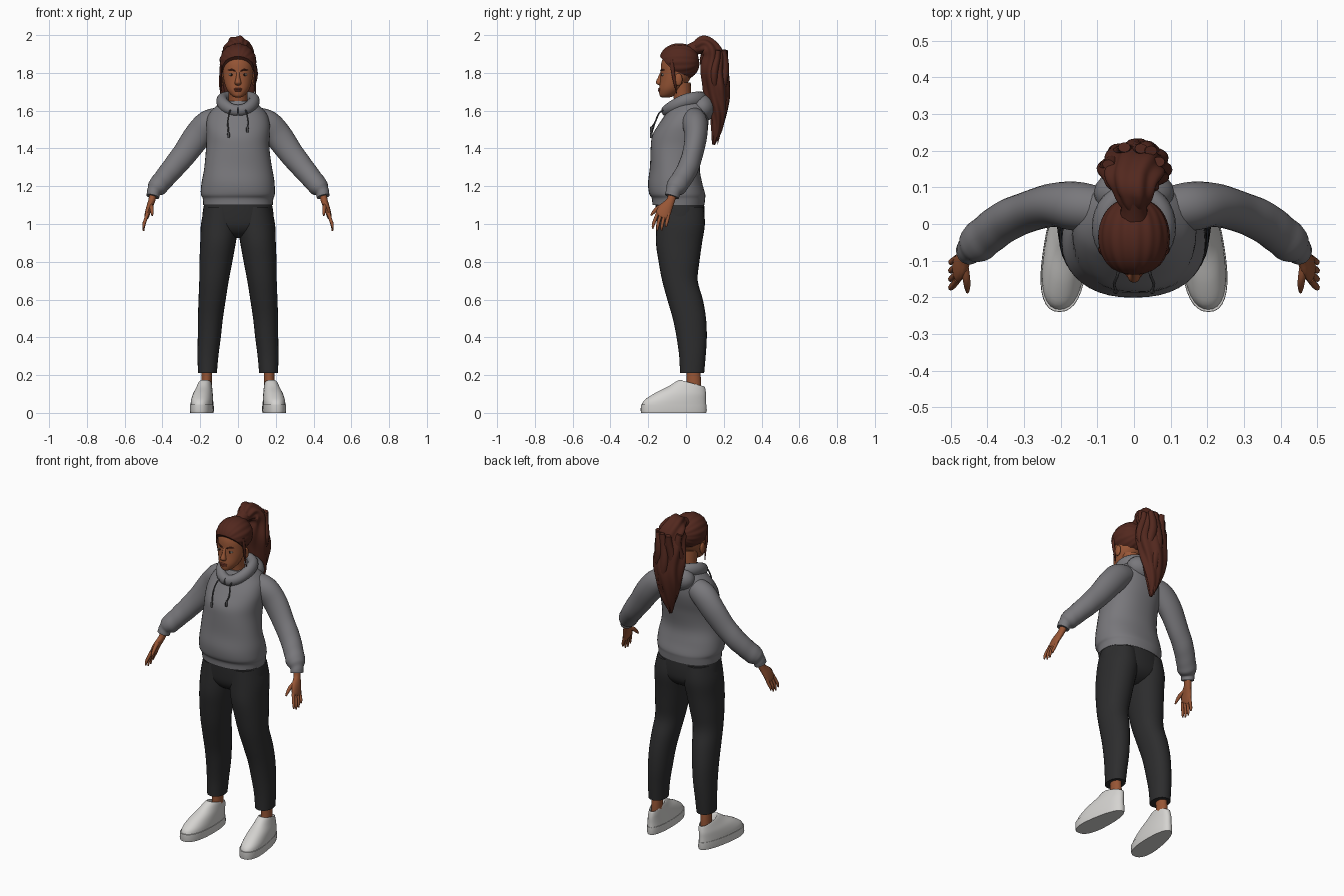
import bpy, bmesh, math
from mathutils import Vector

def material(name, *rgb):
    m = bpy.data.materials.new(name)
    m.diffuse_color = (*rgb, 1)
    return m

SKIN = material("brown skin", .31, .092, .036)
HAIR = material("auburn hair", .085, .021, .013)
GREY = material("grey fleece", .19, .187, .2)
CORD = material("dark grey cord", .07, .07, .075)
BLACK = material("black cloth", .026, .026, .027)
WHITE = material("off white leather", .66, .65, .63)
LIPS = material("dark lips", .2, .045, .025)
EYE = material("eye white", .5, .45, .4)
IRIS = material("dark iris", .02, .01, .006)

def finish(name, bm, mat):
    bmesh.ops.recalc_face_normals(bm, faces=bm.faces)
    me = bpy.data.meshes.new(name)
    bm.to_mesh(me)
    bm.free()
    ob = bpy.data.objects.new(name, me)
    bpy.context.collection.objects.link(ob)
    me.materials.append(mat)
    bpy.ops.object.select_all(action='DESELECT')
    ob.select_set(True)
    bpy.context.view_layer.objects.active = ob
    bpy.ops.object.shade_smooth_by_angle(angle=math.radians(50))
    return ob

def spline(a, b, c, d, t):
    return .5 * (2*b + (c-a)*t + (2*a-5*b+4*c-d)*t*t + (3*b-a-3*c+d)*t**3)

def loft(name, mat, rings, side=1, ref=None, power=2, seg=24, steps=4,
         bump=None, warp=None, cut=None):
    """Skin rings (x, y, z, radius_u, radius_v, tilt); level rings if ref is None."""
    R = [tuple(r) + (0,) * (6 - len(r)) for r in rings]
    n, fine = len(R), []
    for i in range(n - 1):
        q = [R[max(i-1, 0)], R[i], R[i+1], R[min(i+2, n-1)]]
        for k in range(steps):
            fine.append([spline(*v, k/steps) for v in zip(*q)])
    fine.append(list(R[-1]))
    bm, loops = bmesh.new(), []
    for i, r in enumerate(fine):
        c = Vector(r[:3])
        u, v = Vector((1, 0, 0)), Vector((0, 1, r[5]))
        if ref:
            t = (Vector(fine[min(i+1, len(fine)-1)][:3]) - Vector(fine[max(i-1, 0)][:3])).normalized()
            w = Vector(ref)
            u = (w - t * w.dot(t)).normalized()
            v = t.cross(u)
        loop = []
        for k in range(seg):
            a = 2 * math.pi * k / seg
            ca, sa = math.cos(a), math.sin(a)
            f = bump(i / (len(fine)-1), a) if bump else 1
            cu = math.copysign(abs(ca) ** (2/power), ca) * max(r[3], .001) * f
            sv = math.copysign(abs(sa) ** (2/power), sa) * max(r[4], .001) * f
            p = c + u * cu + v * sv
            if warp:
                p = warp(p)
            p.x *= side
            loop.append(bm.verts.new(p))
        loops.append(loop)
    for A, B in zip(loops, loops[1:]):
        for k in range(seg):
            j = (k + 1) % seg
            bm.faces.new((A[k], A[j], B[j], B[k]))
    bm.faces.new(loops[0])
    bm.faces.new(loops[-1])
    if cut:
        bmesh.ops.bisect_plane(bm, geom=bm.verts[:] + bm.edges[:] + bm.faces[:],
                               plane_co=cut[0], plane_no=cut[1], clear_inner=True)
        bmesh.ops.holes_fill(bm, edges=[e for e in bm.edges if e.is_boundary])
    return finish(name, bm, mat)

def ball(name, mat, loc, scale, side=1):
    bm = bmesh.new()
    bmesh.ops.create_uvsphere(bm, u_segments=20, v_segments=12, radius=1)
    for v in bm.verts:
        v.co = Vector((side * (loc[0] + v.co.x*scale[0]), loc[1] + v.co.y*scale[1], loc[2] + v.co.z*scale[2]))
    return finish(name, bm, mat)

X, Y, Z = (1, 0, 0), (0, 1, 0), (0, 0, 1)

# Hoodie body with hem band and soft folds
loft("hoodie_body", GREY, [
    (0, -.04, 1.10, .184, .138), (0, -.04, 1.135, .187, .141), (0, -.047, 1.16, .196, .148),
    (0, -.057, 1.22, .193, .143), (0, -.06, 1.3, .179, .132), (0, -.049, 1.4, .168, .138),
    (0, -.035, 1.47, .168, .142), (0, -.013, 1.53, .168, .131), (0, .005, 1.58, .155, .115),
    (0, .015, 1.62, .12, .1), (0, .015, 1.65, .085, .085)], power=2.25, seg=40,
    bump=lambda t, a: 1 + .008 * math.sin(3*a + 22*t) * math.sin(math.pi*t))

# Hood: rolled collar and the drape behind it
collar = []
for i in range(33):
    a = 2 * math.pi * i / 32
    c, s = math.cos(a), math.sin(a)
    collar.append((.085*s, -.008 - .093*c, 1.63 - .03*c + .02*s*s, .036 - .005*c, .03))
loft("hood_collar", GREY, collar, ref=Z, steps=1, seg=16)
ball("hood_drape", GREY, (0, .085, 1.615), (.11, .072, .075))

# Trousers: hips
loft("trouser_hips", BLACK, [(0, -.033, 1.115, .178, .128), (0, -.03, 1.05, .188, .129),
     (0, -.029, .99, .185, .122), (0, -.03, .95, .13, .095), (0, -.03, .925, .05, .05)], seg=36, power=2.2)

def shoe_shape(p):
    x = .187 + (p.x - .187) * (1 - 1.1 * (p.y + .1))
    return Vector((x - .09 * (p.y + .06), p.y, p.z))

for s, tag in ((1, "left"), (-1, "right")):
    # Sleeve and gathered cuff
    loft("sleeve_" + tag, GREY, [
        (.09, .04, 1.56, .06, .06), (.155, .048, 1.53, .067, .073), (.215, .052, 1.465, .06, .073),
        (.28, .036, 1.375, .055, .066), (.345, .01, 1.295, .056, .06), (.395, -.025, 1.235, .055, .055),
        (.428, -.053, 1.195, .054, .052), (.444, -.066, 1.172, .04, .038),
        (.452, -.075, 1.145, .038, .034)], s, Y, steps=5,
        bump=lambda t, a: 1 + .03 * max(0, t-.25) * math.sin(55*t + 2*math.sin(a)))
    # Hand with fingers and thumb
    loft("hand_" + tag, SKIN, [
        (.448, -.07, 1.16, .023, .02), (.458, -.083, 1.12, .023, .018),
        (.472, -.11, 1.08, .037, .016), (.482, -.125, 1.045, .037, .013),
        (.484, -.13, 1.035, .03, .009)], s, Y, seg=16)
    for i in range(4):
        y, drop = -.155 + .02*i, (.012, .0, .003, .02)[i]
        loft(f"finger_{i+1}_{tag}", SKIN, [
            (.48, y + .004, 1.055, .009, .01), (.491, y - .01 + .002*i, 1.02, .009, .009),
            (.499, y - .018 + .003*i, .99 + drop/2, .008, .008),
            (.5, y - .022 + .004*i, .963 + drop, .004, .004)], s, Y, seg=10, steps=3)
    loft("thumb_" + tag, SKIN, [(.465, -.1, 1.105, .012, .012), (.458, -.142, 1.088, .012, .011),
         (.455, -.168, 1.066, .01, .009), (.454, -.186, 1.045, .004, .004)], s, Z, seg=10, steps=3)

    # Trouser leg
    loft("trouser_leg_" + tag, BLACK, [
        (.093, -.03, 1.09, .084, .122), (.097, -.028, 1.0, .099, .128), (.106, -.037, .9, .094, .122),
        (.117, -.037, .8, .087, .108), (.127, -.032, .7, .078, .094), (.137, -.005, .6, .072, .094),
        (.146, .018, .5, .066, .088), (.152, .03, .4, .061, .08), (.159, .034, .3, .055, .07),
        (.162, .032, .21, .05, .064)], s, seg=28, power=2.15)
    # Ankle and shoe
    loft("ankle_" + tag, SKIN, [(.167, .04, .09, .03, .04), (.166, .042, .16, .028, .038),
                                (.164, .038, .24, .028, .036)], s, seg=16)
    loft("shoe_sole_" + tag, WHITE, [(.187, -.065, 0, .06, .172), (.187, -.065, .012, .062, .175),
         (.187, -.065, .045, .061, .174)], s, power=2.35, seg=36, steps=1, warp=shoe_shape)
    loft("shoe_upper_" + tag, WHITE, [
        (.187, -.064, .04, .059, .171), (.187, -.057, .068, .058, .163), (.186, -.03, .1, .054, .136, -.03),
        (.183, .005, .128, .047, .099, -.12), (.18, .03, .155, .039, .07, -.26),
        (.18, .034, .152, .034, .06, -.26), (.18, .036, .125, .03, .05, -.2)],
        s, power=2.25, seg=36, warp=shoe_shape)

    # Drawstring hanging from the collar, with a knotted end
    end = 1.455 if s < 0 else 1.485
    loft("drawstring_" + tag, CORD, [(.04, -.11, 1.605, .004, .004), (.045, -.14, 1.59, .004, .004),
         (.054, -.163, 1.54, .004, .004), (.05, -.18, end + .03, .004, .004),
         (.05, -.183, end + .025, .007, .007), (.05, -.185, end, .006, .006)], s, X, seg=8)

    # Ear, eye, brow and loose lock of hair
    ball("ear_" + tag, SKIN, (.083, -.04, 1.765), (.011, .021, .033), s)
    ball("eye_" + tag, EYE, (.034, -.121, 1.79), (.014, .009, .0065), s)
    ball("iris_" + tag, IRIS, (.034, -.127, 1.79), (.006, .005, .006), s)
    loft("brow_" + tag, HAIR, [(.014, -.134, 1.81, .003, .003), (.036, -.127, 1.818, .004, .003),
                               (.057, -.106, 1.812, .002, .002)], s, Z, seg=8)
    loft("loose_lock_" + tag, HAIR, [(.085, -.075, 1.87, .01, .008), (.091, -.07, 1.81, .01, .007),
         (.089, -.06, 1.75, .007, .006), (.093, -.05, 1.69, .002, .002)], s, Y, seg=8)

# Neck, head, nose and mouth
loft("neck", SKIN, [(0, -.012, 1.58, .054, .05), (0, -.018, 1.66, .049, .046), (0, -.03, 1.75, .056, .055)])
loft("head", SKIN, [
    (0, -.108, 1.670, .014, .018), (0, -.102, 1.677, .03, .036), (0, -.09, 1.695, .048, .052),
    (0, -.078, 1.72, .063, .064), (0, -.06, 1.76, .075, .077), (0, -.051, 1.8, .08, .083),
    (0, -.046, 1.85, .083, .085), (0, -.04, 1.89, .075, .075), (0, -.035, 1.93, .04, .04)], seg=32)
loft("nose", SKIN, [(0, -.125, 1.81, .009, .008), (0, -.135, 1.778, .01, .013),
     (0, -.142, 1.752, .017, .018), (0, -.14, 1.74, .016, .014), (0, -.136, 1.734, .008, .006)], seg=14)
ball("lips_upper", LIPS, (0, -.138, 1.715), (.023, .011, .005))
ball("lips_lower", LIPS, (0, -.138, 1.706), (.02, .011, .006))

# Combed-back hair, trimmed along the hairline
cap = []
for i in range(15):
    a = .06 + (math.pi - .12) * i / 14
    r = math.sin(a) ** .85
    cap.append((0, -.035 - .105*math.cos(a), 1.855 + .005*i/14, .097*r, .098*r))
loft("hair_cap", HAIR, cap, ref=X, seg=96, steps=3, cut=((0, -.115, 1.862), (0, 1.1, 1)),
     bump=lambda t, a: 1 + .014 * math.cos(17*a) + .008 * math.cos(9*a + 5*t))

# Hair tie and wavy ponytail
loft("hair_tie", HAIR, [(0, .015, 1.915, .04, .035), (0, .045, 1.93, .036, .035),
                        (0, .075, 1.94, .045, .042)], ref=X)
loft("ponytail", HAIR, [
    (0, .045, 1.93, .03, .03), (0, .075, 1.942, .05, .045), (0, .108, 1.94, .066, .052),
    (0, .138, 1.895, .08, .062), (0, .147, 1.8, .09, .068), (0, .161, 1.7, .09, .067),
    (0, .17, 1.6, .07, .048), (0, .163, 1.5, .042, .028), (0, .145, 1.42, .008, .008)],
    ref=X, seg=72, steps=6,
    bump=lambda t, a: 1 + .075 * math.cos(7*a + 3*math.sin(8*t)) + .04 * math.sin(26*t + 2*a))
# Wavy strands over the ponytail
for i, (x, y, low) in enumerate(((-.07, .15, 1.58), (-.035, .19, 1.47), (.01, .2, 1.42),
                                 (.045, .19, 1.5), (.075, .15, 1.6))):
    pts = []
    for k in range(9):
        t = k / 8
        r = .027 * math.sin(math.pi * min(1, .15 + .85*t)) ** .6
        pts.append((x * (1 - .55*t*t) + .01*math.sin(9*t + i), y + (.012 - .04*t*t) + .008*math.sin(8*t + 2*i),
                    1.92 + (low - 1.92) * t, r, r * .8))
    loft(f"ponytail_strand_{i+1}", HAIR, pts, ref=X, seg=12)
